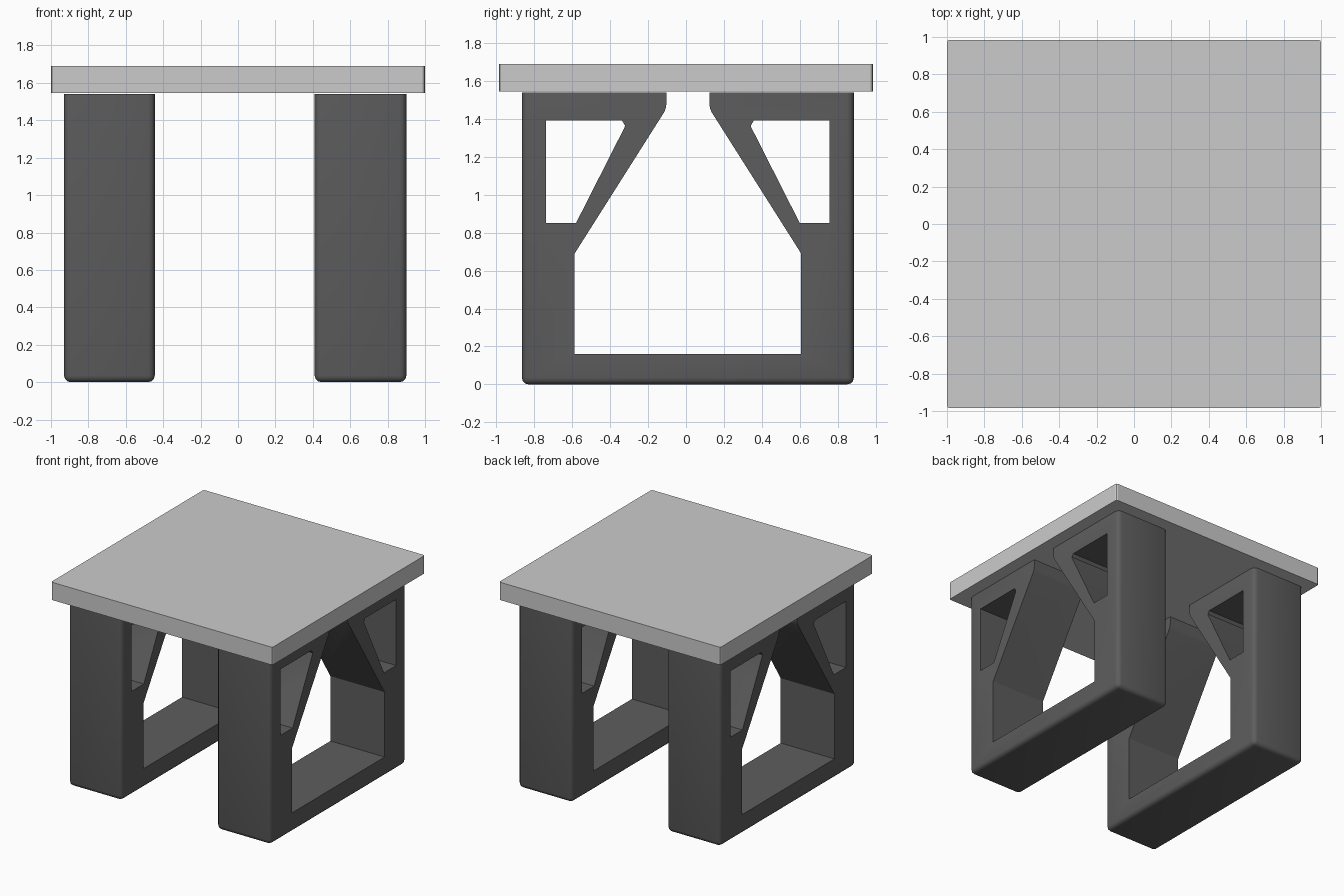
import bpy, bmesh

if "Cube" in bpy.data.objects:
    bpy.data.objects.remove(bpy.data.objects["Cube"])

CY = 0.01  # leg frames sit slightly off centre in y


def finish(name, bm):
    bmesh.ops.recalc_face_normals(bm, faces=bm.faces)
    mesh = bpy.data.meshes.new(name)
    bm.to_mesh(mesh)
    bm.free()
    obj = bpy.data.objects.new(name, mesh)
    bpy.context.collection.objects.link(obj)
    return obj


def activate(obj):
    bpy.ops.object.select_all(action='DESELECT')
    obj.select_set(True)
    bpy.context.view_layer.objects.active = obj


def rounded_box(name, lo, hi, radius, segments, pick):
    """Box between two corners, bevelled on the edges chosen by pick."""
    bm = bmesh.new()
    bmesh.ops.create_cube(bm, size=1)
    for v in bm.verts:
        for i in range(3):
            v.co[i] = lo[i] if v.co[i] < 0 else hi[i]
    edges = [e for e in bm.edges if pick(e)]
    bmesh.ops.bevel(bm, geom=edges, offset=radius, segments=segments,
                    profile=0.5, affect='EDGES')
    return finish(name, bm)


def is_vertical(e):
    return abs(e.verts[0].co.z - e.verts[1].co.z) > 0.01


def prism(bm, profile, x0, x1):
    """Extrude a (y, z) profile along x."""
    face = bm.faces.new([bm.verts.new((x0, y + CY, z)) for y, z in profile])
    ext = bmesh.ops.extrude_face_region(bm, geom=[face])
    moved = [g for g in ext['geom'] if isinstance(g, bmesh.types.BMVert)]
    bmesh.ops.translate(bm, verts=moved, vec=(x1 - x0, 0, 0))


# Table top
rounded_box("table_top", (-1, -0.985, 1.545), (1, 0.985, 1.69), 0.015, 2, is_vertical)

# Half profile of the central opening and profile of the bracket window
half = [(0.597, 0.16), (0.597, 0.69), (0.125, 1.435), (0.117, 1.455),
        (0.113, 1.48), (0.113, 1.7)]
opening = half + [(-y, z) for y, z in reversed(half)]
window = [(0.747, 0.85), (0.59, 0.85), (0.334, 1.355), (0.332, 1.365),
          (0.347, 1.39), (0.747, 1.39)]

dark = bpy.data.materials.new("dark_frame")
dark.diffuse_color = (0.11, 0.11, 0.11, 1)
dark.use_nodes = True
dark.node_tree.nodes["Principled BSDF"].inputs["Base Color"].default_value = dark.diffuse_color

# Two leg frames: rounded slab with openings cut through
for name, x0, x1 in (("left_leg_frame", -0.93, -0.445), ("right_leg_frame", 0.41, 0.90)):
    frame = rounded_box(
        name, (x0, -0.875 + CY, 0), (x1, 0.875 + CY, 1.54), 0.035, 3,
        lambda e: is_vertical(e) or max(v.co.z for v in e.verts) < 0.01)
    bm = bmesh.new()
    for prof in (opening, window, [(-y, z) for y, z in window]):
        prism(bm, prof, x0 - 0.1, x1 + 0.1)
    cutter = finish("opening_cutter", bm)
    cutter.hide_render = True

    activate(frame)
    mod = frame.modifiers.new("openings", 'BOOLEAN')
    mod.operation = 'DIFFERENCE'
    mod.solver = 'EXACT'
    mod.object = cutter
    bpy.ops.object.modifier_apply(modifier=mod.name)
    bpy.data.objects.remove(cutter)
    bpy.ops.object.shade_smooth_by_angle(angle=0.56)
    frame.data.materials.clear()
    frame.data.materials.append(dark)
